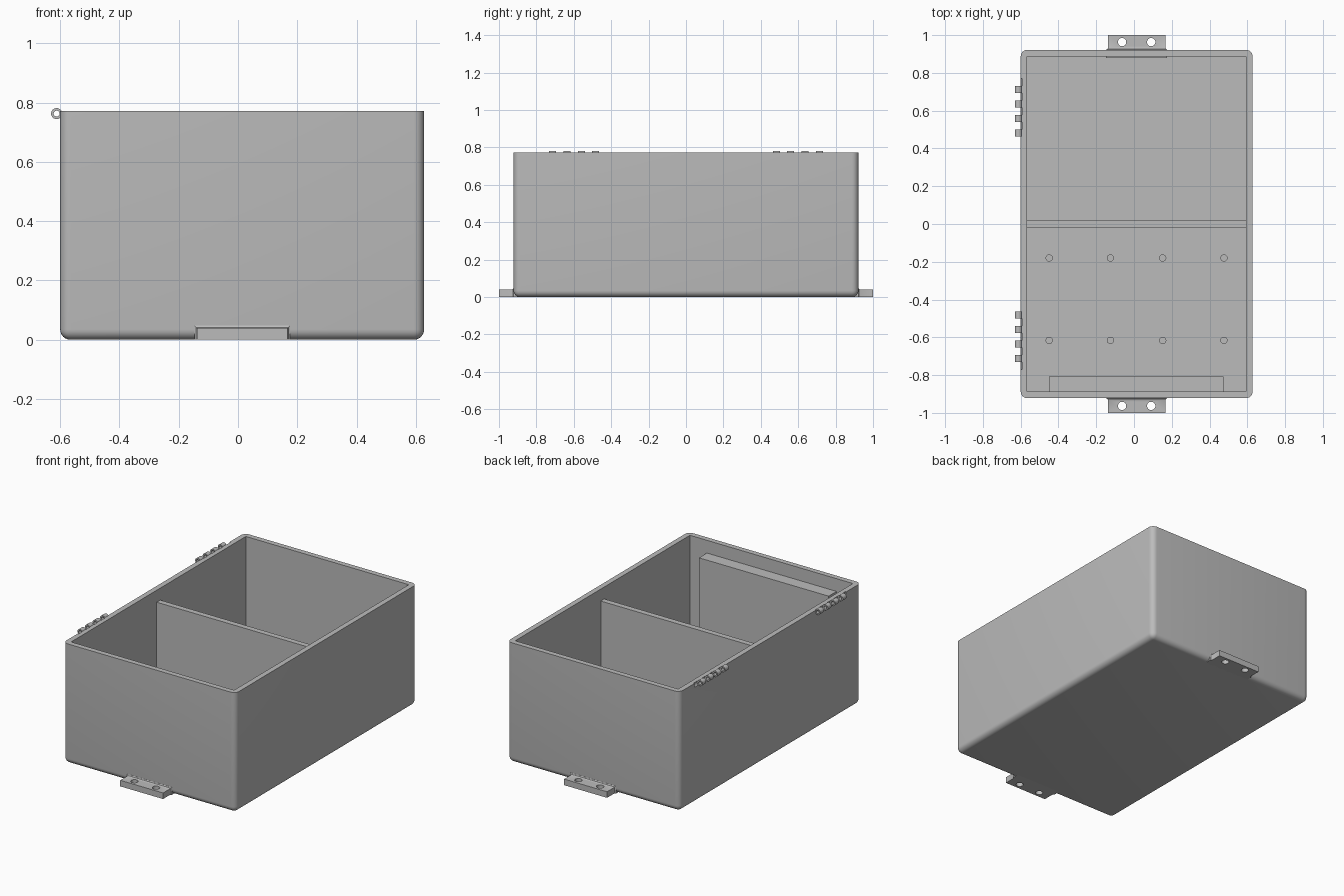
import bpy, bmesh, math
from mathutils import Matrix

if "Cube" in bpy.data.objects:
    bpy.data.objects.remove(bpy.data.objects["Cube"], do_unlink=True)

grey = bpy.data.materials.new("plain grey")
grey.use_nodes = True
COLOUR = (0.5, 0.5, 0.5, 1)
grey.diffuse_color = COLOUR
grey.node_tree.nodes["Principled BSDF"].inputs["Base Color"].default_value = COLOUR


def finish(bm, name, smooth=False):
    bmesh.ops.recalc_face_normals(bm, faces=bm.faces)
    mesh = bpy.data.meshes.new(name)
    bm.to_mesh(mesh)
    bm.free()
    mesh.materials.append(grey)
    ob = bpy.data.objects.new(name, mesh)
    bpy.context.collection.objects.link(ob)
    if smooth:
        shade(ob)
    return ob


def activate(ob):
    bpy.ops.object.select_all(action="DESELECT")
    ob.select_set(True)
    bpy.context.view_layer.objects.active = ob


def shade(ob):
    activate(ob)
    bpy.ops.object.shade_smooth_by_angle(angle=math.radians(35))


def box_mesh(lo, hi):
    bm = bmesh.new()
    bmesh.ops.create_cube(bm, size=1)
    for v in bm.verts:
        v.co = [h if c > 0 else l for c, l, h in zip(v.co, lo, hi)]
    return bm


def box(name, lo, hi):
    return finish(box_mesh(lo, hi), name)


def cylinder(name, centre, radius, depth, axis="z", smooth=False):
    bm = bmesh.new()
    turn = Matrix.Rotation(math.pi / 2, 4, "X") if axis == "y" else Matrix()
    bmesh.ops.create_cone(bm, cap_ends=True, segments=32, radius1=radius, radius2=radius,
                          depth=depth, matrix=Matrix.Translation(centre) @ turn)
    return finish(bm, name, smooth)


def cut(ob, cutter):
    cutter.hide_render = True
    mod = ob.modifiers.new("cut", "BOOLEAN")
    mod.operation, mod.solver, mod.object = "DIFFERENCE", "EXACT", cutter
    activate(ob)
    bpy.ops.object.modifier_apply(modifier=mod.name)
    bpy.data.objects.remove(cutter, do_unlink=True)


X0, X1, Y, TOP, WALL = -0.6, 0.628, 0.922, 0.772, 0.034
FLOOR = WALL

# Case: rounded uprights and bottom edges, sharp rim
bm = box_mesh((X0, -Y, 0), (X1, Y, TOP))
edges = [e for e in bm.edges if any(v.co.z < 0.01 for v in e.verts)]
bmesh.ops.bevel(bm, geom=edges, offset=0.035, segments=6, profile=0.5, affect="EDGES")
case = finish(bm, "case")
cut(case, box("cavity", (X0 + WALL, -Y + WALL, FLOOR), (X1 - WALL, Y - WALL, 1)))

# Divider and front inner ledge
box("divider", (X0 + 0.03, -0.018, 0.03), (X1 - 0.03, 0.018, 0.695))
box("front_ledge", (-0.45, -Y + 0.03, 0.03), (0.473, -0.808, 0.69))

# Mounting posts on the floor of the front compartment
for x in (-0.449, -0.125, 0.152, 0.476):
    for y in (-0.18, -0.616):
        cylinder("mounting_post", (x, y, 0.05), 0.019, 0.04, smooth=True)

# Hinge knuckles on the right wall, in shallow rim hollows
HX, HZ = -0.612, 0.763
for side in (-1, 1):
    cut(case, cylinder("hinge_hollow", (HX, side * 0.617, HZ), 0.0205, 0.308, "y"))
    for i in range(4):
        y = side * (0.483 + i * 0.0767)
        knuckle = cylinder("hinge_knuckle", (HX, y, HZ), 0.0185, 0.037, "y")
        cut(knuckle, cylinder("pin_hole", (HX, y, HZ), 0.01, 0.1, "y"))
        shade(knuckle)
        box("knuckle_web", (-0.597, y - 0.0185, 0.748), (-0.585, y + 0.0185, TOP))
shade(case)

# Screw tabs at front and back, flared where they meet the case
for side, name in ((-1, "front_tab"), (1, "back_tab")):
    bm = bmesh.new()
    rings = []
    for y, g in ((0.88, 0.009), (0.923, 0.009), (0.926, 0.003), (0.932, 0), (1, 0)):
        l, r, t = -0.138 - g, 0.167 + g, 0.039 + g
        rings.append([bm.verts.new((x, side * y, z))
                      for x, z in ((l, 0), (r, 0), (r, t), (l, t))])
    for a, b in zip(rings, rings[1:]):
        for i in range(4):
            j = (i + 1) % 4
            bm.faces.new((a[i], a[j], b[j], b[i]))
    bm.faces.new(rings[0])
    bm.faces.new(rings[-1])
    tab = finish(bm, name)
    for x in (-0.063, 0.091):
        cut(tab, cylinder("screw_hole", (x, side * 0.963, 0.02), 0.022, 0.2))
    shade(tab)
